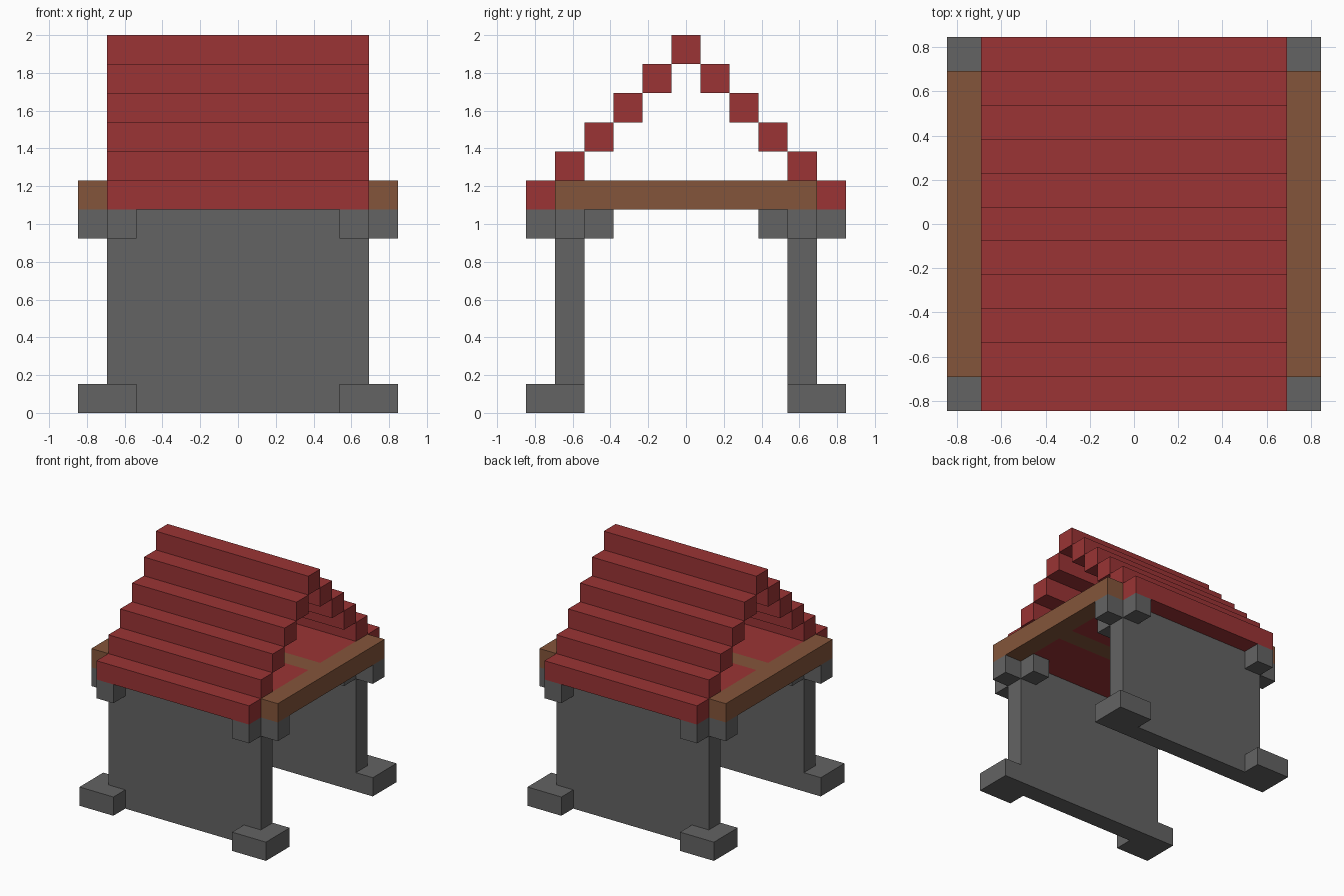
import bpy, bmesh
from mathutils import Matrix, Vector

if "Cube" in bpy.data.objects:
    bpy.data.objects.remove(bpy.data.objects["Cube"])

U = 2 / 13  # one block of the model's grid


def material(name, rgb):
    m = bpy.data.materials.new(name)
    m.diffuse_color = (*rgb, 1)
    m.use_nodes = True
    m.node_tree.nodes["Principled BSDF"].inputs["Base Color"].default_value = m.diffuse_color
    return m


stone = material("grey stone", (0.125, 0.125, 0.125))
wood = material("brown wood", (0.231, 0.091, 0.043))
tile = material("red roof", (0.325, 0.034, 0.035))


def boxes(name, mat, ranges):
    """One object made of boxes, each (x0, x1, y0, y1, z0, z1) in blocks."""
    bm = bmesh.new()
    for x0, x1, y0, y1, z0, z1 in ranges:
        size = Vector((x1 - x0, y1 - y0, z1 - z0)) * U
        mid = Vector((x0 + x1, y0 + y1, z0 + z1)) * U / 2
        bmesh.ops.create_cube(bm, size=1, matrix=Matrix.Translation(mid) @ Matrix.Diagonal((*size, 1)))
    me = bpy.data.meshes.new(name)
    bm.to_mesh(me)
    bm.free()
    me.materials.append(mat)
    ob = bpy.data.objects.new(name, me)
    bpy.context.collection.objects.link(ob)


def span(a, b, s):
    """Range a..b, flipped to the negative side when s is -1."""
    return (a, b) if s > 0 else (-b, -a)


for sy, end in ((-1, "front"), (1, "back")):
    # Side walls
    boxes(f"{end}_wall", stone, [(-4.5, 4.5, *span(3.5, 4.5, sy), 0, 7)])
    for sx, side in ((-1, "left"), (1, "right")):
        # Feet wrapped round the wall ends
        boxes(f"{end}_{side}_foot", stone, [
            (*span(3.5, 5.5, sx), *span(4.5, 5.5, sy), 0, 1),
            (*span(4.5, 5.5, sx), *span(3.5, 4.5, sy), 0, 1)])
        # Brackets at the wall tops, on three sides of each wall end
        boxes(f"{end}_{side}_bracket", stone, [
            (*span(3.5, 4.5, sx), *span(4.5, 5.5, sy), 6, 7),
            (*span(3.5, 4.5, sx), *span(2.5, 3.5, sy), 6, 7),
            (*span(4.5, 5.5, sx), *span(3.5, 4.5, sy), 6, 7)])
    # Ceiling panel and wall plate
    boxes(f"{end}_ceiling_panel", tile, [(-4.5, 4.5, *span(0.5, 3.5, sy), 7, 8)])
    boxes(f"{end}_wall_plate", wood, [(-4.5, 4.5, *span(3.5, 4.5, sy), 7, 8)])
    # Stepped roof courses
    boxes(f"{end}_roof_steps", tile,
          [(-4.5, 4.5, *span(4.5 - i, 5.5 - i, sy), 7 + i, 8 + i) for i in range(5)])

# Ridge, gable beams and centre beam
boxes("roof_ridge", tile, [(-4.5, 4.5, -0.5, 0.5, 12, 13)])
boxes("centre_beam", wood, [(-4.5, 4.5, -0.5, 0.5, 7, 8)])
for sx, side in ((-1, "left"), (1, "right")):
    boxes(f"{side}_gable_beam", wood, [(*span(4.5, 5.5, sx), -4.5, 4.5, 7, 8)])
